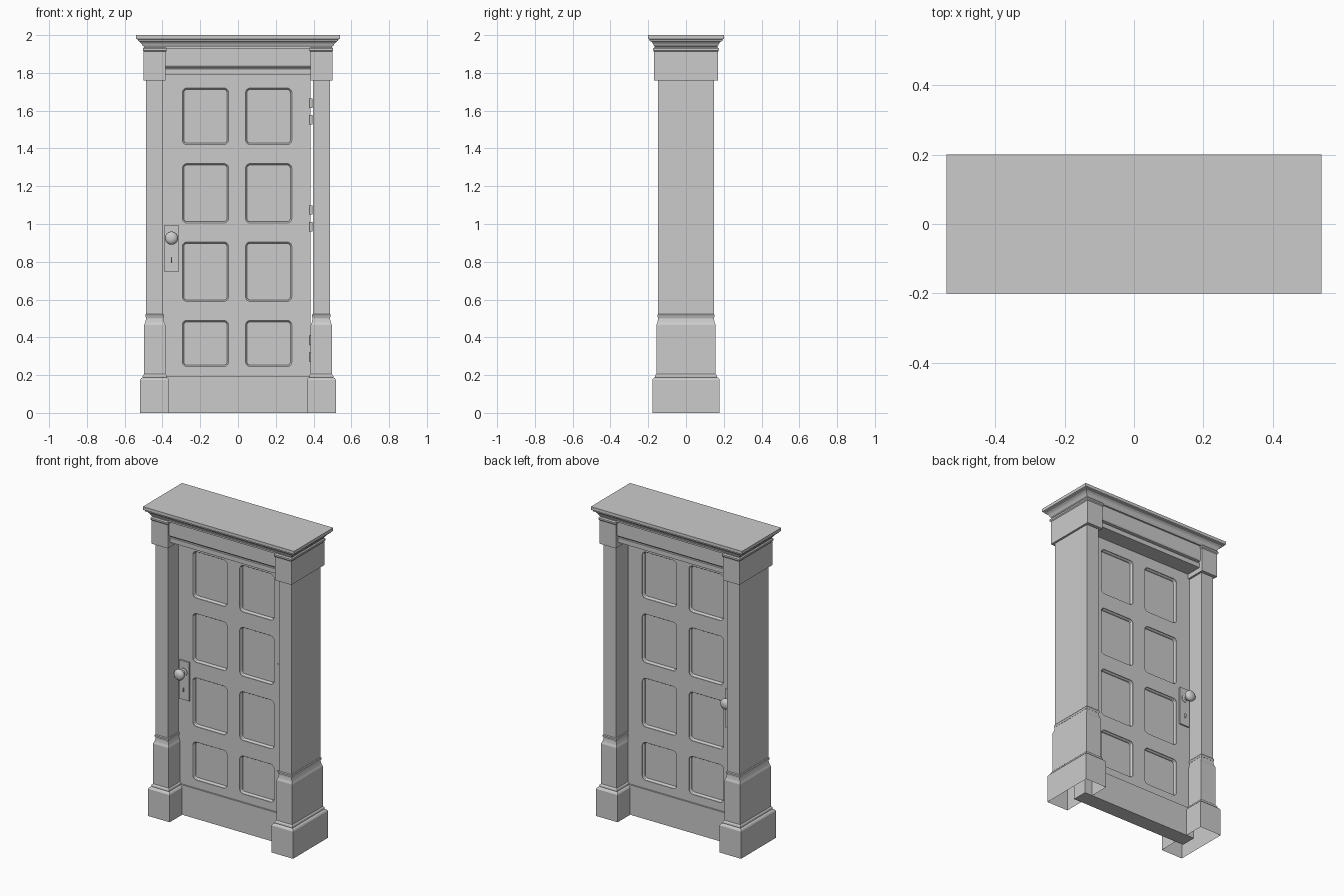
import bpy, bmesh, math
from mathutils import Matrix, Vector

cube = bpy.data.objects.get("Cube")
if cube:
    bpy.data.objects.remove(cube, do_unlink=True)

# One grey paint for everything
grey = bpy.data.materials.new("grey_paint")
grey.use_nodes = True
grey.diffuse_color = (0.6, 0.6, 0.6, 1)
grey.node_tree.nodes["Principled BSDF"].inputs["Base Color"].default_value = (0.6, 0.6, 0.6, 1)


def finish(name, bm, smooth=False):
    """Turn a bmesh into a named, painted object."""
    bmesh.ops.recalc_face_normals(bm, faces=bm.faces)
    mesh = bpy.data.meshes.new(name)
    bm.to_mesh(mesh)
    bm.free()
    mesh.materials.append(grey)
    obj = bpy.data.objects.new(name, mesh)
    bpy.context.collection.objects.link(obj)
    if smooth:
        bpy.ops.object.select_all(action='DESELECT')
        obj.select_set(True)
        bpy.context.view_layer.objects.active = obj
        bpy.ops.object.shade_smooth_by_angle(angle=math.radians(40))
    return obj


def loft(bm, loops, bottom=True):
    """Skin a stack of matching point loops and cap the ends."""
    rings = [[bm.verts.new(p) for p in loop] for loop in loops]
    n = len(rings[0])
    for a, b in zip(rings, rings[1:]):
        for i in range(n):
            j = (i + 1) % n
            bm.faces.new((a[i], a[j], b[j], b[i]))
    bm.faces.new(rings[-1])
    if bottom:
        bm.faces.new(rings[0][::-1])


def moulded(name, cx, profile, bottom=True):
    """Rectangular block whose half width and half depth follow a profile."""
    bm = bmesh.new()
    loft(bm, [[(cx + sx * hx, sy * hy, z) for sx, sy in ((-1, -1), (1, -1), (1, 1), (-1, 1))]
              for hx, hy, z in profile], bottom)
    return finish(name, bm)


def rounded_rect(x0, x1, z0, z1, r, y, steps=5):
    pts = []
    corners = ((x1 - r, z1 - r), (x0 + r, z1 - r), (x0 + r, z0 + r), (x1 - r, z0 + r))
    for k, (cx, cz) in enumerate(corners):
        for s in range(steps + 1):
            a = math.pi / 2 * (k + s / steps)
            pts.append((cx + r * math.cos(a), y, cz + r * math.sin(a)))
    return pts


def box(name, x0, x1, hy, z0, z1):
    return moulded(name, (x0 + x1) / 2, [((x1 - x0) / 2, hy, z0), ((x1 - x0) / 2, hy, z1)])


# Pillars: plinth, moulded pedestal, shaft and capital
PLINTH = [(.077, .178, 0), (.077, .178, .175), (.072, .173, .183), (.064, .165, .188)]
PEDESTAL = [(.062, .163, .186), (.064, .165, .192), (.062, .163, .2), (.056, .157, .206),
            (.056, .157, .465), (.050, .151, .480), (.046, .148, .497), (.046, .148, .506)]
COLLAR = [(.047, .149, .506), (.050, .152, .511), (.050, .152, .519), (.046, .148, .524)]
SHAFT = [(.045, .148, .5), (.045, .148, 1.78)]
CAPITAL = [(.058, .169, 1.76), (.058, .169, 1.912), (.063, .174, 1.918),
           (.063, .174, 1.928), (.058, .169, 1.935)]
for side, cx in (("right", -.441), ("left", .441)):
    moulded(side + "_plinth", cx, PLINTH, bottom=False)
    moulded(side + "_pedestal", cx, PEDESTAL)
    moulded(side + "_collar", cx, COLLAR)
    moulded(side + "_shaft", cx, SHAFT)
    moulded(side + "_capital", cx, CAPITAL)

# Lintel with a stepped moulding, and the cornice above
moulded("lintel", 0, [(.42, .145, 1.79), (.42, .145, 1.82), (.42, .138, 1.822), (.42, .138, 1.828),
                      (.42, .150, 1.832), (.42, .155, 1.84), (.42, .155, 1.94)])
moulded("cornice", 0, [(.498, .166, 1.93), (.498, .166, 1.938), (.505, .170, 1.944),
                       (.509, .173, 1.952), (.516, .179, 1.961), (.526, .188, 1.968),
                       (.530, .192, 1.970), (.530, .192, 1.976), (.54, .2, 1.980), (.54, .2, 2.0)])

# Threshold
box("threshold", -.42, .42, .05, 0, .193)

# Door with rounded recessed panels cut into both faces
door = box("door", -.41, .385, .04, .19, 1.80)
bm = bmesh.new()
for x0, x1 in ((-.295, -.05), (.04, .285)):
    for z0, z1 in ((.245, .49), (.59, .905), (1.005, 1.32), (1.42, 1.72)):
        for s in (-1, 1):
            loft(bm, [rounded_rect(x0 + d, x1 - d, z0 + d, z1 - d, .025 - d, s * y)
                      for d, y in ((0, .06), (0, .036), (.006, .030), (.008, .020))])
cutter = finish("panel_cutter", bm)
cutter.hide_render = True
cut = door.modifiers.new("panels", 'BOOLEAN')
cut.operation = 'DIFFERENCE'
cut.solver = 'EXACT'
cut.object = cutter
bpy.context.view_layer.objects.active = door
bpy.ops.object.modifier_apply(modifier=cut.name)
bpy.data.objects.remove(cutter, do_unlink=True)

# Door furniture on both faces
KNOB = [(.024, .048), (.024, .053), (.012, .056), (.011, .070), (.022, .076), (.031, .085),
        (.035, .096), (.033, .106), (.024, .115), (.010, .119)]
for face, s in (("front", -1), ("back", 1)):
    bm = bmesh.new()
    loft(bm, [[(x, s * y, z) for x, z in ((-.388, .745), (-.315, .745), (-.315, .995), (-.388, .995))]
              for y in (.038, .049)])
    finish(face + "_lock_plate", bm)

    bm = bmesh.new()
    loft(bm, [[(-.352 + r * math.cos(a), s * y, .925 + r * math.sin(a))
               for a in [math.tau * i / 24 for i in range(24)]] for r, y in KNOB])
    finish(face + "_knob", bm, smooth=True)

    # Small half-round thumb turn
    bm = bmesh.new()
    loft(bm, [[(x, s * (.048 + .014 * math.sin(a)), .81 + .014 * math.cos(a))
               for a in [math.pi * i / 8 for i in range(9)]] for x in (-.354, -.350)])
    finish(face + "_thumb_turn", bm)

# Scalloped hinges on the front
HALF = [(.318, .02), (.330, .045), (.319, .075), (.325, .1), (.311, .123), (.335, .121),
        (.351, .108), (.358, .085), (.362, .062), (.372, .058), (.39, .058), (.39, .03), (.372, .026)]
outline = HALF + [(x, -z) for x, z in reversed(HALF)]
for name, cz in (("lower", .34), ("middle", 1.03), ("upper", 1.595)):
    bm = bmesh.new()
    loft(bm, [[(x, y, cz + z) for x, z in outline] for y in (-.038, -.046)])
    for dz in (-.044, .044):
        bmesh.ops.create_cone(bm, cap_ends=True, segments=12, radius1=.008, radius2=.008, depth=.05,
                              matrix=Matrix.Translation(Vector((.387, -.045, cz + dz))))
    finish(name + "_hinge", bm)
